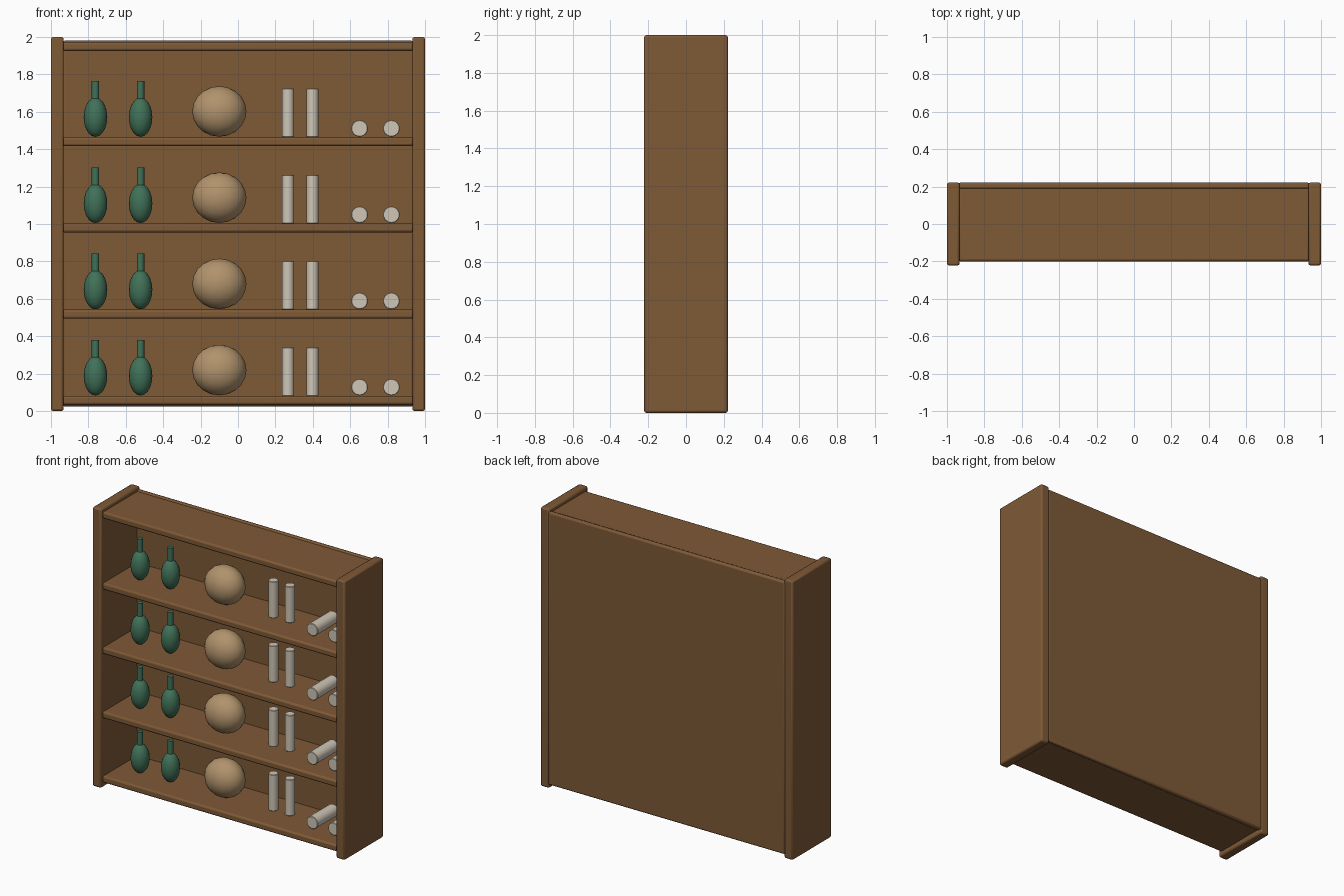
import bpy, math

if "Cube" in bpy.data.objects:
    bpy.data.objects.remove(bpy.data.objects["Cube"])

def material(name, rgb):
    m = bpy.data.materials.new(name)
    m.diffuse_color = (*rgb, 1)
    m.use_nodes = True
    m.node_tree.nodes["Principled BSDF"].inputs["Base Color"].default_value = m.diffuse_color
    return m

WOOD = material("brown wood", (0.21, 0.100, 0.037))
GREEN = material("green glass", (0.052, 0.165, 0.098))
TAN = material("tan clay", (0.44, 0.29, 0.15))
PAPER = material("pale paper", (0.62, 0.565, 0.47))

def finish(name, mat, bevel=0.0, segments=2):
    o = bpy.context.object
    o.name = name
    o.data.materials.append(mat)
    bpy.ops.object.transform_apply(location=False, rotation=False, scale=True)
    if bevel:
        b = o.modifiers.new("soft_edges", 'BEVEL')
        b.width, b.segments = bevel, segments
        b.limit_method = 'ANGLE'
        b.angle_limit = math.radians(50)
    bpy.ops.object.shade_smooth_by_angle(angle=math.radians(40))
    return o

def board(name, x, y, z):
    # board from (min, max) pairs on each axis
    bpy.ops.mesh.primitive_cube_add(size=1, location=[(a + b) / 2 for a, b in (x, y, z)])
    bpy.context.object.scale = [b - a for a, b in (x, y, z)]
    return finish(name, WOOD, 0.012)

def ball(name, loc, scale, mat, seg, rings):
    bpy.ops.mesh.primitive_uv_sphere_add(segments=seg, ring_count=rings, radius=1, location=loc)
    bpy.context.object.scale = scale
    return finish(name, mat)

def rod(name, loc, r, length, mat, sides, rot=(0, 0, 0), bevel=0.0):
    bpy.ops.mesh.primitive_cylinder_add(vertices=sides, radius=r, depth=length,
                                        location=loc, rotation=rot)
    return finish(name, mat, bevel, 1)

# Cabinet frame
board("left_side", (-1, -0.932), (-0.222, 0.222), (0, 2))
board("right_side", (0.932, 1), (-0.222, 0.222), (0, 2))
board("back_panel", (-0.94, 0.94), (0.187, 0.222), (0.025, 1.98))
board("top_board", (-0.94, 0.94), (-0.2, 0.2), (1.925, 1.973))

# Shelves and their contents
for i in range(4):
    top = 0.081 + 0.461 * i
    board(f"shelf_{i}", (-0.94, 0.94), (-0.2, 0.2), (top - 0.048, top))

    # Two bottles
    for j, x in enumerate((-0.762, -0.521)):
        ball(f"bottle_body_{i}_{j}", (x, -0.02, top + 0.107), (0.063, 0.063, 0.105), GREEN, 16, 10)
        rod(f"bottle_neck_{i}_{j}", (x, -0.02, top + 0.24), 0.02, 0.12, GREEN, 12)

    # Rounded pot
    ball(f"round_pot_{i}", (-0.1, -0.005, top + 0.138), (0.145, 0.115, 0.135), TAN, 16, 10)

    # Standing and lying scrolls
    for j, x in enumerate((0.267, 0.398)):
        rod(f"standing_scroll_{i}_{j}", (x, 0.02, top + 0.13), 0.033, 0.26, PAPER, 14, bevel=0.003)
    for j, x in enumerate((0.65, 0.82)):
        rod(f"lying_scroll_{i}_{j}", (x, 0.03, top + 0.047), 0.045, 0.24, PAPER, 14,
            (math.pi / 2, 0, 0), 0.003)
